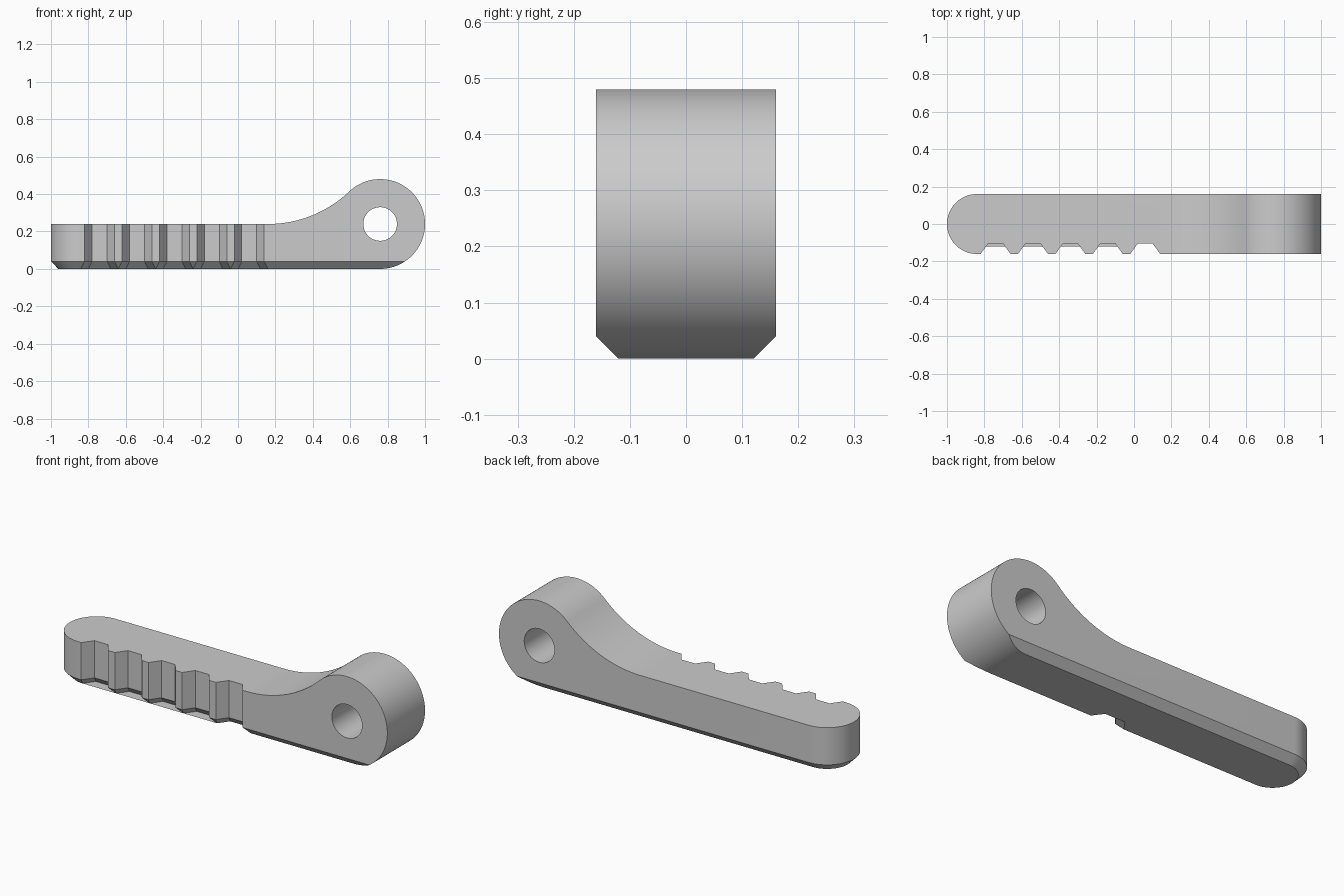
import bpy
import bmesh
from math import cos, sin, pi, sqrt, atan2
from mathutils import Vector

if "Cube" in bpy.data.objects:
    bpy.data.objects.remove(bpy.data.objects["Cube"], do_unlink=True)

HALF_W, LEVEL, CHAMFER = 0.16, 0.24, 0.04
EYE_X, EYE_Z, EYE_R, HOLE_R = 0.76, 0.24, 0.24, 0.09
FILLET_X = 0.16

grey = bpy.data.materials.new("plain grey")
grey.use_nodes = True
colour = (0.6, 0.6, 0.6, 1)
grey.diffuse_color = colour
grey.node_tree.nodes["Principled BSDF"].inputs["Base Color"].default_value = colour


def arc(cx, cy, r, a0, a1, n):
    """Points on an arc from angle a0 to a1."""
    return [Vector((cx + r * cos(a0 + (a1 - a0) * i / n),
                    cy + r * sin(a0 + (a1 - a0) * i / n))) for i in range(n + 1)]


def inset(points, d):
    """Mitred inward offset of a counter-clockwise outline."""
    result = []
    for i, p in enumerate(points):
        a = (p - points[i - 1]).normalized()
        b = (points[(i + 1) % len(points)] - p).normalized()
        na, nb = Vector((-a.y, a.x)), Vector((-b.y, b.x))
        result.append(p + (na + nb) * d / (1 + na.dot(nb)))
    return result


def loft(name, rings):
    """Closed solid through rings with equal point counts."""
    bm = bmesh.new()
    loops = [[bm.verts.new(co) for co in ring] for ring in rings]
    for low, high in zip(loops, loops[1:]):
        for i in range(len(low)):
            bm.faces.new((low[i - 1], low[i], high[i], high[i - 1]))
    bm.faces.new(loops[0])
    bm.faces.new(loops[-1])
    bmesh.ops.recalc_face_normals(bm, faces=bm.faces)
    mesh = bpy.data.meshes.new(name)
    bm.to_mesh(mesh)
    bm.free()
    mesh.materials.append(grey)
    obj = bpy.data.objects.new(name, mesh)
    bpy.context.collection.objects.link(obj)
    return obj


def cut(target, tool, operation):
    """Apply a boolean and remove its tool."""
    tool.hide_render = True
    mod = target.modifiers.new("cut", "BOOLEAN")
    mod.operation, mod.solver, mod.object = operation, "EXACT", tool
    bpy.context.view_layer.objects.active = target
    bpy.ops.object.modifier_apply(modifier=mod.name)
    bpy.data.objects.remove(tool, do_unlink=True)


# Plan outline: round tip at one end, five finger notches along the front
plan = arc(HALF_W - 1, 0, HALF_W, pi / 2, 3 * pi / 2, 32)
for i in range(5):
    x = -0.82 + 0.2 * i
    plan += [Vector((x + dx, y)) for dx, y in
             ((0, -HALF_W), (0.04, -0.105), (0.12, -0.105), (0.16, -HALF_W))]
plan += [Vector((1.2, -HALF_W)), Vector((1.2, HALF_W))]
lever = loft("lever", [
    [(p.x, p.y, 0) for p in inset(plan, CHAMFER - 0.0005)],
    [(p.x, p.y, CHAMFER) for p in plan],
    [(p.x, p.y, 0.6) for p in plan]])

# Side profile: flat handle sweeping up into the round eye
run = EYE_X - FILLET_X
fillet_r = (run ** 2 - EYE_R ** 2) / (2 * EYE_R)
tangent = atan2(fillet_r, -run)
side = [Vector((-1.2, -0.1)), Vector((EYE_X, -0.1))]
side += arc(EYE_X, EYE_Z, EYE_R, -pi / 2, tangent, 64)
side += arc(FILLET_X, LEVEL + fillet_r, fillet_r, tangent - pi, -pi / 2, 24)[1:]
side.append(Vector((-1.2, LEVEL)))
cut(lever, loft("side_tool", [[(p.x, y, p.y) for p in side] for y in (-0.3, 0.3)]),
    "INTERSECT")

# Pivot hole through the eye
hole = arc(EYE_X, EYE_Z, HOLE_R, 0, 2 * pi, 48)[:-1]
cut(lever, loft("hole_tool", [[(p.x, y, p.y) for p in hole] for y in (-0.3, 0.3)]),
    "DIFFERENCE")

# Smooth curves, crisp edges
bpy.ops.object.select_all(action="DESELECT")
lever.select_set(True)
bpy.context.view_layer.objects.active = lever
bpy.ops.object.shade_smooth_by_angle(angle=pi / 6)
